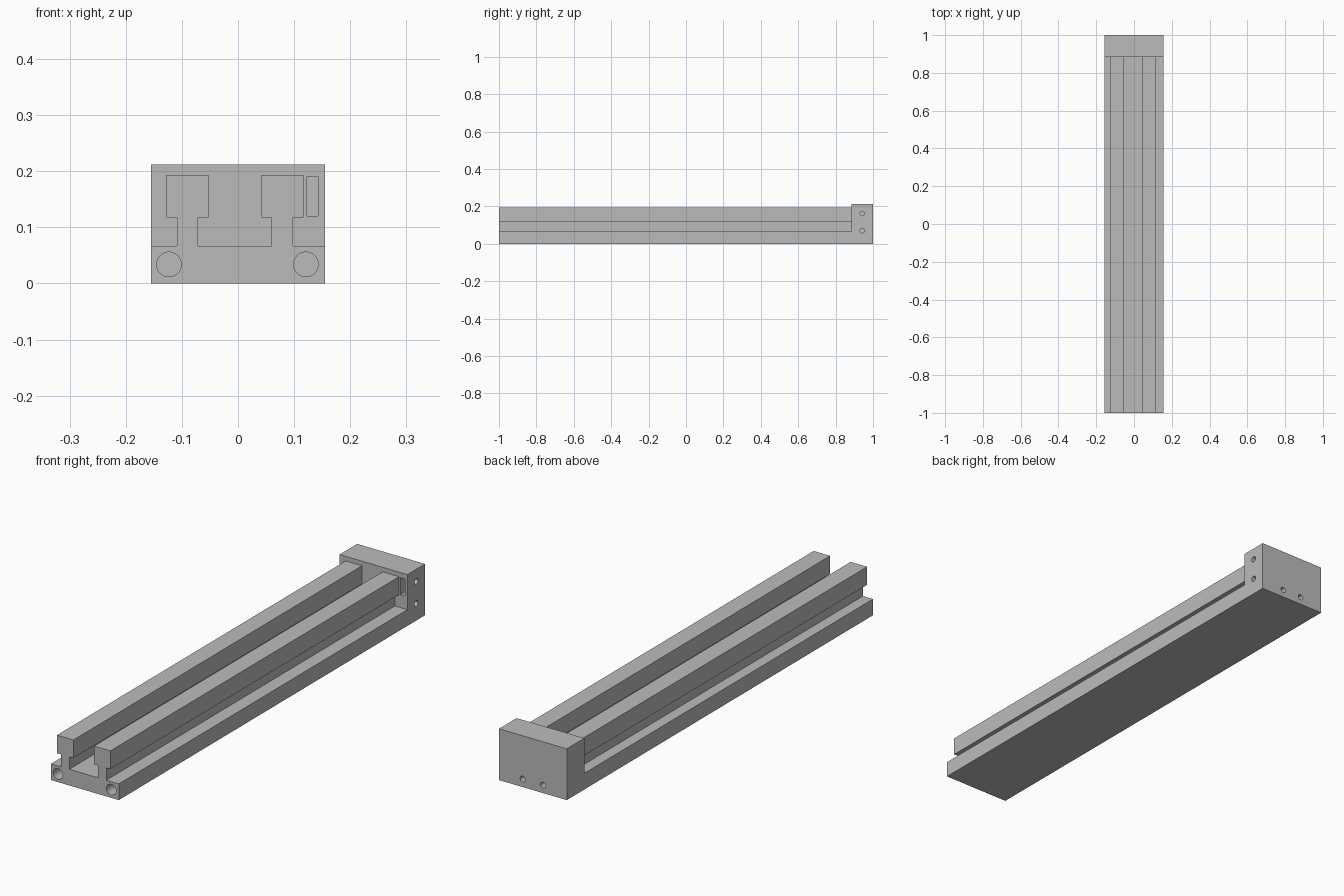
import bpy
import bmesh
import math
from mathutils import Matrix, Vector

cube = bpy.data.objects.get("Cube")
if cube:
    bpy.data.objects.remove(cube, do_unlink=True)

grey = bpy.data.materials.new("machined grey")
grey.use_nodes = True
colour = (0.5, 0.5, 0.5, 1)
grey.diffuse_color = colour
grey.node_tree.nodes["Principled BSDF"].inputs["Base Color"].default_value = colour

HALF_WIDTH, BASE_TOP, BLOCK_TOP = 0.155, 0.067, 0.212
HEAD_BOTTOM, HEAD_TOP = 0.118, 0.193
BLOCK_FRONT = 0.885


def finish(name, bm):
    bmesh.ops.recalc_face_normals(bm, faces=bm.faces[:])
    mesh = bpy.data.meshes.new(name)
    bm.to_mesh(mesh)
    bm.free()
    mesh.materials.append(grey)
    obj = bpy.data.objects.new(name, mesh)
    bpy.context.collection.objects.link(obj)
    return obj


def extrude_profile(name, points, y0, y1):
    bm = bmesh.new()
    face = bm.faces.new([bm.verts.new((x, y0, z)) for x, z in points])
    ext = bmesh.ops.extrude_face_region(bm, geom=[face])
    verts = [g for g in ext["geom"] if isinstance(g, bmesh.types.BMVert)]
    bmesh.ops.translate(bm, vec=(0, y1 - y0, 0), verts=verts)
    return finish(name, bm)


def box(name, x0, x1, y0, y1, z0, z1):
    return extrude_profile(name, [(x0, z0), (x1, z0), (x1, z1), (x0, z1)], y0, y1)


def drill(name, centre, axis, radius, depth):
    """Cylinder centred on a surface point, reaching depth to each side."""
    bm = bmesh.new()
    turn = Vector((0, 0, 1)).rotation_difference(Vector(axis)).to_matrix().to_4x4()
    bmesh.ops.create_cone(bm, cap_ends=True, segments=32, radius1=radius,
                          radius2=radius, depth=2 * depth,
                          matrix=Matrix.Translation(centre) @ turn)
    return finish(name, bm)


def combine(target, tool, operation):
    mod = target.modifiers.new(operation.title(), 'BOOLEAN')
    mod.operation, mod.solver, mod.object = operation, 'EXACT', tool
    graph = bpy.context.evaluated_depsgraph_get()
    mesh = bpy.data.meshes.new_from_object(target.evaluated_get(graph))
    target.modifiers.clear()
    target.data = mesh
    bpy.data.objects.remove(tool, do_unlink=True)


# Slide base with two T-shaped rails, as one extruded outline
def rail_outline(centre):
    stem, head = 0.019, 0.0375
    return [(centre - stem, BASE_TOP), (centre - stem, HEAD_BOTTOM),
            (centre - head, HEAD_BOTTOM), (centre - head, HEAD_TOP),
            (centre + head, HEAD_TOP), (centre + head, HEAD_BOTTOM),
            (centre + stem, HEAD_BOTTOM), (centre + stem, BASE_TOP)]


outline = [(HALF_WIDTH, 0), (-HALF_WIDTH, 0), (-HALF_WIDTH, BASE_TOP)]
outline += rail_outline(-0.09) + rail_outline(0.079)
outline.append((HALF_WIDTH, BASE_TOP))
slide = extrude_profile("twin_rail_slide", outline, -1, 0.94)

# End block
combine(slide, box("end_block", -HALF_WIDTH, HALF_WIDTH, BLOCK_FRONT, 1, 0, BLOCK_TOP), 'UNION')

# Pocket in the front of the end block
combine(slide, box("pocket_cutter", 0.123, 0.143, 0.86, 0.922, 0.12, 0.191), 'DIFFERENCE')

# Blind holes: front corners, back face, and left side of the block
holes = [((x, -1, 0.034), (0, 1, 0), 0.022, 0.15) for x in (-0.123, 0.121)]
holes += [((x, 1, 0.033), (0, 1, 0), 0.012, 0.06) for x in (-0.047, 0.046)]
holes += [((HALF_WIDTH, 0.942, z), (1, 0, 0), 0.012, 0.06) for z in (0.07, 0.162)]
for hole in holes:
    combine(slide, drill("hole_cutter", *hole), 'DIFFERENCE')

# Smooth hole walls, sharp machined edges
bpy.ops.object.select_all(action='DESELECT')
slide.select_set(True)
bpy.context.view_layer.objects.active = slide
bpy.ops.object.shade_smooth_by_angle(angle=math.radians(30))
